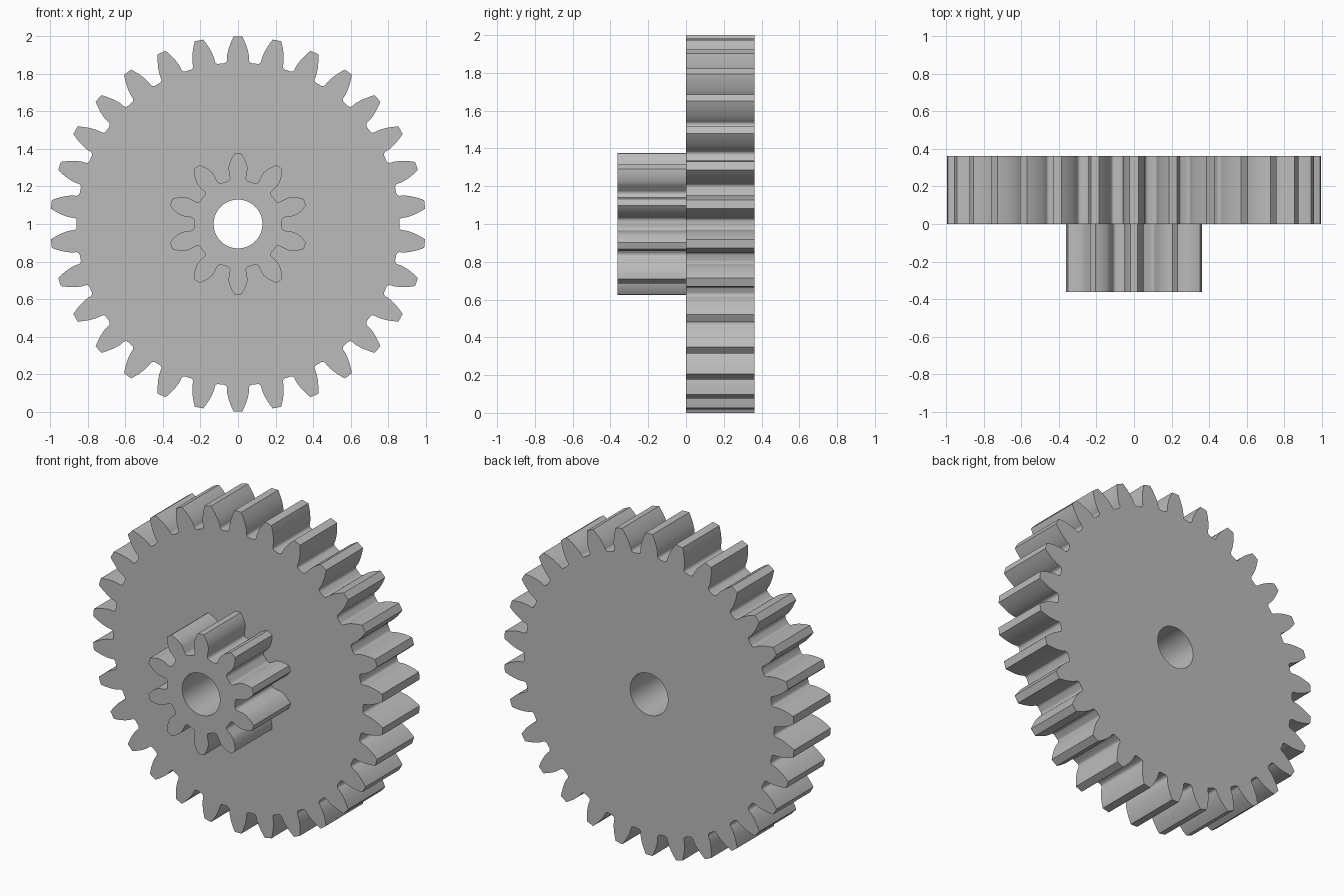
import bpy
import bmesh
from math import acos, asin, cos, pi, sin, tan
from mathutils import Vector

if "Cube" in bpy.data.objects:
    bpy.data.objects.remove(bpy.data.objects["Cube"], do_unlink=True)

MODULE = 0.0625
PRESSURE = pi / 9
BORE = 0.13
WIDTH = 0.363

grey = bpy.data.materials.new("plain grey")
grey.use_nodes = True
colour = (0.5, 0.5, 0.5, 1)
grey.diffuse_color = colour
grey.node_tree.nodes["Principled BSDF"].inputs["Base Color"].default_value = colour


def involute(angle):
    return tan(angle) - angle


def gear_outline(teeth):
    """Involute gear outline as (angle, radius) pairs, angle measured from +z."""
    pitch = MODULE * teeth / 2
    base, tip, root = pitch * cos(PRESSURE), pitch + MODULE, pitch - 1.25 * MODULE
    half_base = pi / (2 * teeth) + involute(PRESSURE)
    fillet = 0.3 * MODULE

    # Root fillet, tangent to the root circle and the radial flank
    half = []
    centre_r = root + fillet
    centre_a = half_base + asin(fillet / centre_r)
    for i in range(6):
        turn = i / 5 * (pi / 2 - asin(fillet / centre_r))
        p = Vector((0, centre_r)) + fillet * Vector((-sin(turn), -cos(turn)))
        half.append((centre_a + asin(p.x / p.length), p.length))

    # Involute flank up to the tip
    for i in range(9):
        r = base + (tip - base) * i / 8
        half.append((half_base - involute(acos(base / r)), r))

    outline = []
    for t in range(teeth):
        mid = 2 * pi * t / teeth
        outline += [(mid - pi / teeth, root)]
        outline += [(mid - a, r) for a, r in half]
        outline += [(mid, tip)]
        outline += [(mid + a, r) for a, r in reversed(half)]
    return outline


def loop(bm, outline, y):
    verts = [bm.verts.new((r * sin(a), y, 1 + r * cos(a))) for a, r in outline]
    return [bm.edges.new((v, verts[i - 1])) for i, v in enumerate(verts)]


def make_gear(name, teeth, y):
    bm = bmesh.new()
    bore = [(2 * pi * i / 64, BORE) for i in range(64)]
    edges = loop(bm, gear_outline(teeth), y) + loop(bm, bore, y)
    # Fill the face around the bore, then extrude it to full width
    bmesh.ops.triangle_fill(bm, edges=edges, use_beauty=True, normal=(0, -1, 0))
    solid = bmesh.ops.extrude_face_region(bm, geom=bm.faces[:], use_keep_orig=True)
    moved = [g for g in solid["geom"] if isinstance(g, bmesh.types.BMVert)]
    bmesh.ops.translate(bm, verts=moved, vec=(0, WIDTH, 0))
    bmesh.ops.recalc_face_normals(bm, faces=bm.faces[:])

    mesh = bpy.data.meshes.new(name)
    bm.to_mesh(mesh)
    bm.free()
    mesh.materials.append(grey)
    obj = bpy.data.objects.new(name, mesh)
    bpy.context.collection.objects.link(obj)
    bpy.ops.object.select_all(action="DESELECT")
    obj.select_set(True)
    bpy.context.view_layer.objects.active = obj
    bpy.ops.object.shade_smooth_by_angle(angle=pi / 6)


make_gear("large_gear", 30, 0)
make_gear("small_gear", 10, -WIDTH)
